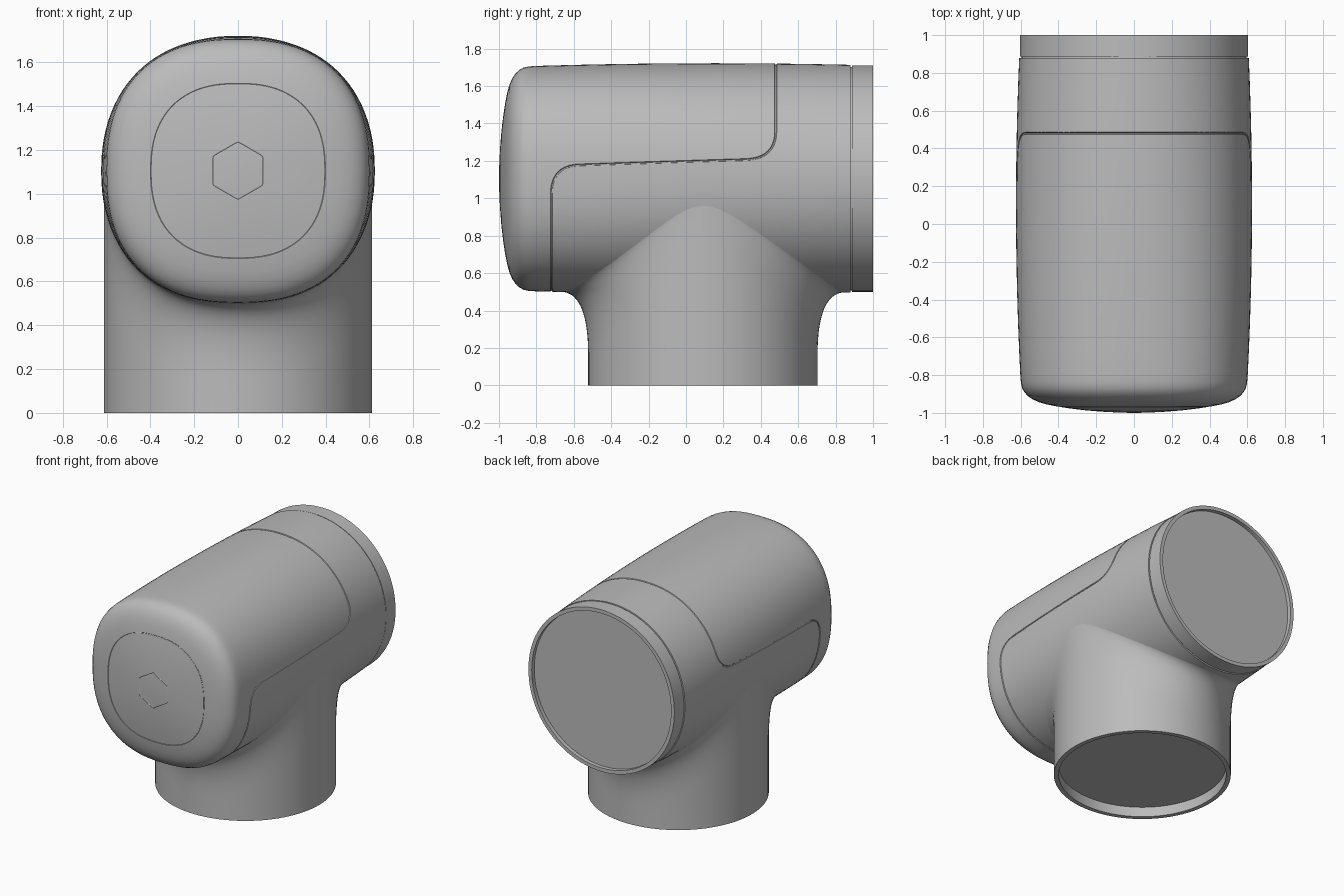
import bpy, math
from mathutils import Vector

cube = bpy.data.objects.get("Cube")
if cube:
    bpy.data.objects.remove(cube)

SEG = 96
AXIS_Z = 1.105
grey = bpy.data.materials.new("housing grey")
grey.use_nodes = True
grey.diffuse_color = (0.5, 0.5, 0.5, 1)
grey.node_tree.nodes["Principled BSDF"].inputs["Base Color"].default_value = (0.5, 0.5, 0.5, 1)


def section(y):
    """Half width, half height and squareness of the barrel at y."""
    yc = min(max(y, -0.84), 0.9)
    width = 0.625 - 0.025 * ((yc - 0.1) / 0.94) ** 2
    height = 0.617 - 0.016 * (yc - 0.15) ** 2
    return width, height, 2.4 - 0.37 * (yc + 0.84) / 1.74


def surf(y, a, s=1.0):
    """Point on the barrel at angle a, with its section scaled by s."""
    w, h, n = section(y)
    c, d = math.cos(a), math.sin(a)
    return Vector((s * w * math.copysign(abs(c) ** (2 / n), c), y,
                   AXIS_Z + s * h * math.copysign(abs(d) ** (2 / n), d)))


def underside(x, y):
    w, h, n = section(y)
    return AXIS_Z - h * max(0, 1 - abs(x / w) ** n) ** (1 / n)


def loft(name, rings, cap_start=True, cap_end=True):
    """Skin a list of rings that have the same number of points."""
    m = len(rings[0])
    verts = [p for ring in rings for p in ring]
    faces = [(r * m + i, r * m + (i + 1) % m, (r + 1) * m + (i + 1) % m, (r + 1) * m + i)
             for r in range(len(rings) - 1) for i in range(m)]
    if cap_start:
        faces.append(tuple(reversed(range(m))))
    if cap_end:
        faces.append(tuple(range(len(verts) - m, len(verts))))
    mesh = bpy.data.meshes.new(name)
    mesh.from_pydata(verts, [], faces)
    mesh.materials.append(grey)
    obj = bpy.data.objects.new(name, mesh)
    bpy.context.collection.objects.link(obj)
    return obj


def select(obj):
    bpy.ops.object.select_all(action="DESELECT")
    obj.select_set(True)
    bpy.context.view_layer.objects.active = obj


def engrave(target, points, radius):
    """Cut a fine closed groove along a path on the surface."""
    curve = bpy.data.curves.new("groove_path", "CURVE")
    curve.dimensions = "3D"
    curve.bevel_depth = radius
    curve.bevel_resolution = 1
    spline = curve.splines.new("POLY")
    spline.points.add(len(points) - 1)
    for sp, p in zip(spline.points, points):
        sp.co = (*p, 1)
    spline.use_cyclic_u = True
    cutter = bpy.data.objects.new("groove_cutter", curve)
    cutter.hide_render = True
    bpy.context.collection.objects.link(cutter)
    select(cutter)
    bpy.ops.object.convert(target="MESH")
    cutter = bpy.context.object
    cutter.data.materials.clear()
    cutter.data.materials.append(grey)
    select(target)
    mod = target.modifiers.new("groove", "BOOLEAN")
    mod.operation, mod.solver, mod.object = "DIFFERENCE", "EXACT", cutter
    bpy.ops.object.modifier_apply(modifier=mod.name)
    bpy.data.objects.remove(cutter)


def smooth(obj):
    select(obj)
    bpy.ops.object.shade_smooth_by_angle(angle=math.radians(32))


# Barrel: domed front, bowed tube, stepped rear collar and recessed rear disc
dome = [(-1.0, 0.02), (-0.998, 0.15), (-0.994, 0.27), (-0.987, 0.42), (-0.977, 0.56),
        (-0.966, 0.68), (-0.955, 0.77), (-0.943, 0.84), (-0.928, 0.895), (-0.91, 0.938),
        (-0.89, 0.968), (-0.868, 0.988), (-0.84, 0.998)]
tube = [(-0.8 + 0.12 * i, 1.0) for i in range(15)]
collar = [(0.88, 1.0), (0.88, 0.982), (0.888, 0.982), (0.888, 0.995), (1.0, 0.995),
          (1.0, 0.95), (0.97, 0.95)]
angles = [2 * math.pi * i / SEG for i in range(SEG)]
barrel = loft("barrel_housing", [[surf(y, a, s) for a in angles] for y, s in dome + tube + collar])


# Cover seam: one side path of (y, angle), rounded at its two bends, then mirrored
def bend(p, corner, q, steps=10):
    for i in range(steps + 1):
        t = i / steps
        yield tuple((1 - t) ** 2 * a + 2 * t * (1 - t) * b + t * t * c
                    for a, b, c in zip(p, corner, q))


def straight(p, q, steps):
    return [tuple(a + (b - a) * i / steps for a, b in zip(p, q)) for i in range(steps)]


top, bottom = math.pi / 2, -math.pi / 2
side = straight((0.48, top), (0.48, 0.42), 22)
side += bend((0.48, 0.42), (0.48, 0.175), (0.32, 0.165))
side += straight((0.32, 0.165), (-0.57, 0.12), 16)[1:]
side += bend((-0.57, 0.12), (-0.72, 0.115), (-0.72, -0.14))
side += straight((-0.72, -0.14), (-0.72, bottom), 26)[1:] + [(-0.72, bottom)]


# Height is spread evenly by circular angle, so convert it to the squarer section
def on_side(y, a):
    w, h, n = section(y)
    u, v = math.cos(a), math.sin(a)
    k = (abs(u) ** n + abs(v) ** n) ** (-1 / n)
    return Vector((w * k * u, y, AXIS_Z + h * k * v))


right = [on_side(y, a) for y, a in side]
left = [Vector((-p.x, p.y, p.z)) for p in reversed(right[1:-1])]
engrave(barrel, right + left, 0.006)

# Front hexagon plug outline and faint squared ring
hexagon = []
for k in range(6):
    corner, before, after = [Vector((0.132 * math.sin(j * math.pi / 3), -0.9965,
                                     AXIS_Z + 0.132 * math.cos(j * math.pi / 3)))
                             for j in (k, k - 1, k + 1)]
    hexagon += [corner.lerp(before, 0.12), corner.lerp(corner.lerp(before.lerp(after, 0.5), 0.5), 0.06),
                corner.lerp(after, 0.12)]
engrave(barrel, hexagon, 0.005)
engrave(barrel, [surf(-0.968, a, 0.661) for a in angles], 0.003)
smooth(barrel)

# Neck: recessed base disc, rim, straight wall and a fillet running into the barrel
R, NECK_Y, FLARE, RISE = 0.613, 0.09, 0.15, 0.34


def circle(r, z):
    return [Vector((r * math.cos(a), NECK_Y + r * math.sin(a), z)) for a in angles]


def fillet(t):
    ring = []
    for a in angles:
        x, y = R * math.cos(a), NECK_Y + R * math.sin(a)
        out = y + FLARE * math.sin(a)
        z = underside(x, out) + 0.002
        ring.append(Vector((x, y + (out - y) * t * t, z - RISE * (1 - t) ** 2)))
    return ring


neck = loft("neck_housing", [circle(0.58, 0.075), circle(0.58, 0), circle(R, 0), circle(R, 0.06)]
            + [fillet(i / 14) for i in range(15)], cap_end=False)
smooth(neck)
